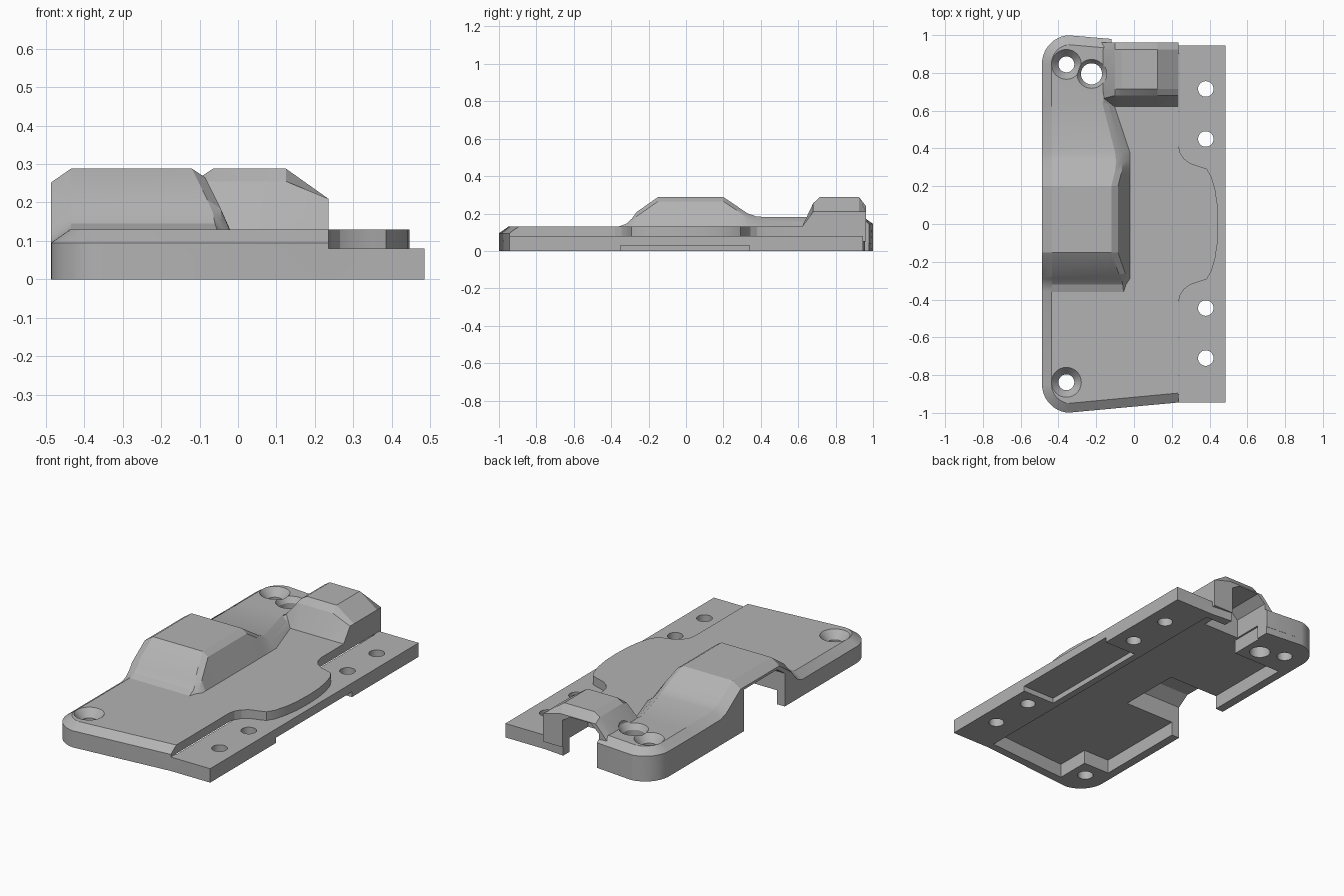
import bpy, bmesh, math
from mathutils import Vector

cube = bpy.data.objects.get("Cube")
if cube:
    bpy.data.objects.remove(cube, do_unlink=True)

grey = bpy.data.materials.new("plain grey")
grey.use_nodes = True
grey.diffuse_color = (0.45, 0.45, 0.45, 1)
grey.node_tree.nodes["Principled BSDF"].inputs["Base Color"].default_value = (0.45, 0.45, 0.45, 1)


def loft(name, rings):
    """Skin a closed solid through rings of equal point count."""
    bm = bmesh.new()
    loops = [[bm.verts.new(p) for p in ring] for ring in rings]
    n = len(loops[0])
    for a, b in zip(loops, loops[1:]):
        for i in range(n):
            j = (i + 1) % n
            bm.faces.new((a[i], a[j], b[j], b[i]))
    bm.faces.new(loops[0][::-1])
    bm.faces.new(loops[-1])
    bmesh.ops.remove_doubles(bm, verts=bm.verts, dist=1e-5)
    bmesh.ops.recalc_face_normals(bm, faces=bm.faces)
    mesh = bpy.data.meshes.new(name)
    bm.to_mesh(mesh)
    bm.free()
    mesh.materials.append(grey)
    obj = bpy.data.objects.new(name, mesh)
    bpy.context.collection.objects.link(obj)
    return obj


def prism(name, outline, lo, hi, axis=2):
    """Extrude a 2D outline along one axis."""
    def place(p, h):
        q = list(p)
        q.insert(axis, h)
        return q
    return loft(name, [[place(p, h) for p in outline] for h in (lo, hi)])


def box(name, x0, x1, y0, y1, z0, z1):
    return prism(name, [(x0, y0), (x1, y0), (x1, y1), (x0, y1)], z0, z1)


def spun(name, x, y, profile, n=40):
    """Round solid from (radius, height) pairs."""
    return loft(name, [[(x + r * math.cos(2 * math.pi * i / n),
                         y + r * math.sin(2 * math.pi * i / n), z)
                        for i in range(n)] for r, z in profile])


def corner(side, inset=0.0, n=12):
    """Rounded left corner arc, running from the left edge to the end edge."""
    r = 0.152 - inset
    arc = [math.pi - math.radians(84) * i / n for i in range(n + 1)]
    return [(-0.335 + r * math.cos(a), side * (0.848 + r * math.sin(a))) for a in arc]


def combine(target, tools, operation):
    for tool in tools:
        tool.hide_render = True
        mod = target.modifiers.new(tool.name, 'BOOLEAN')
        mod.operation, mod.solver, mod.object = operation, 'EXACT', tool
    graph = bpy.context.evaluated_depsgraph_get()
    graph.update()
    mesh = bpy.data.meshes.new_from_object(target.evaluated_get(graph))
    target.modifiers.clear()
    target.data = mesh
    for tool in tools:
        bpy.data.objects.remove(tool, do_unlink=True)


# Main plate with a chamfered rim
def plate_ring(inset, z):
    pts = corner(-1, inset) + [(0.235, -0.945 + inset), (0.235, 0.945 - inset)]
    return [(x, y, z) for x, y in pts + corner(1, inset)[::-1]]


cover = loft("cover", [plate_ring(0, 0), plate_ring(0, 0.095), plate_ring(0.05, 0.13)])

# Side flange and its curved step
flange = box("flange", 0.2, 0.485, -0.945, 0.945, 0, 0.08)
half = [(0.235, -0.42), (0.243, -0.38), (0.265, -0.345), (0.30, -0.32), (0.345, -0.306),
        (0.385, -0.292), (0.41, -0.25), (0.43, -0.18), (0.442, -0.1)]
step = prism("curved_step", [(0.1, -0.42)] + half + [(0.446, 0)]
             + [(x, -y) for x, y in half[::-1]] + [(0.1, 0.42)], 0.03, 0.13)

# Long housing: cross-sections (y, top height, top right x, bottom right x)
stations = [(-0.36, 0.13, -0.055, -0.02), (-0.32, 0.145, -0.06, -0.02),
            (-0.29, 0.172, -0.065, -0.02), (-0.265, 0.207, -0.08, -0.02),
            (-0.15, 0.288, -0.12, -0.02), (0.2, 0.288, -0.12, -0.02),
            (0.28, 0.234, -0.1, -0.02), (0.33, 0.2, -0.095, -0.02),
            (0.38, 0.183, -0.1, -0.02), (0.65, 0.18, -0.17, -0.11)]


def housing_ring(y, top, xt, xb):
    mid = max(top - 0.023, 0.128)
    slope = xt + 0.035 if top > 0.19 else (xt + xb) / 2
    return [(x, y, z) for x, z in [(-0.487, 0.05), (-0.487, top - 0.036), (-0.435, top), (xt, top),
                                   (slope, mid), (xb, 0.128), (xb, 0.05)]]


long_housing = loft("long_housing", [housing_ring(*s) for s in stations])


# Raised rear corner
def raised_ring(inset, z):
    pts = [(-0.487 + inset, 0.62)] + corner(1, inset)
    pts += [(-0.1, 0.978 - inset), (-0.17, 0.62)]
    return [(x, y, z) for x, y in pts]


raised_corner = loft("raised_corner", [raised_ring(0, 0.04), raised_ring(0, 0.145),
                                       raised_ring(0.05, 0.18)])

# Short rear housing, sloping down at both ends
section = [(-0.2, 0.05), (-0.2, 0.13), (-0.1, 0.265), (-0.065, 0.288),
           (0.125, 0.288), (0.235, 0.21), (0.235, 0.05)]
short_housing = loft("short_housing", [[(x, y, min(z, cap)) for x, z in section] for y, cap in
                                       [(0.62, 0.128), (0.68, 0.255), (0.715, 0.288),
                                        (0.925, 0.288), (0.962, 0.24)]])

combine(cover, [flange, step, long_housing, raised_corner, short_housing], 'UNION')

# Hollow underside, leaving solid corner posts
cuts = [prism("underside", [(0.24, -0.9), (-0.27, -0.94), (-0.27, -0.74), (-0.437, -0.74),
                            (-0.437, 0.7), (-0.13, 0.7), (-0.13, 0.9), (0.24, 0.9)], -0.1, 0.08)]
# Long housing opening through the left wall
cuts.append(prism("side_opening", [(-0.2, -0.1), (-0.2, 0.19), (-0.13, 0.238), (0.17, 0.238),
                                   (0.17, -0.1)], -0.6, -0.12, axis=0))
# Short housing opening through the rear wall
cuts.append(prism("rear_opening", [(-0.12, -0.1), (-0.12, 0.19), (-0.07, 0.235), (0.06, 0.235),
                                   (0.11, 0.205), (0.11, -0.1)], 0.73, 1.1, axis=1))
# Shallow recess under the flange edge
cuts.append(box("edge_recess", 0.28, 0.6, -0.35, 0.34, -0.1, 0.03))
# Flange holes
for y in (-0.71, -0.445, 0.45, 0.715):
    cuts.append(spun("flange_hole", 0.38, y, [(0.041, -0.1), (0.041, 0.2)]))
# Countersunk corner holes and the plain hole beside the rear one
for y, top in ((-0.838, 0.13), (0.845, 0.18)):
    cuts.append(spun("screw_hole", -0.358, y, [(0.042, -0.1), (0.042, top - 0.045),
                                               (0.079, top), (0.079, 0.4)]))
cuts.append(spun("pass_hole", -0.225, 0.795, [(0.056, -0.1), (0.056, 0.15), (0.08, 0.185), (0.08, 0.4)]))
combine(cover, cuts, 'DIFFERENCE')

# Smooth the curves, keep the edges
cover.data.shade_smooth()
cover.data.set_sharp_from_angle(angle=math.radians(20))
